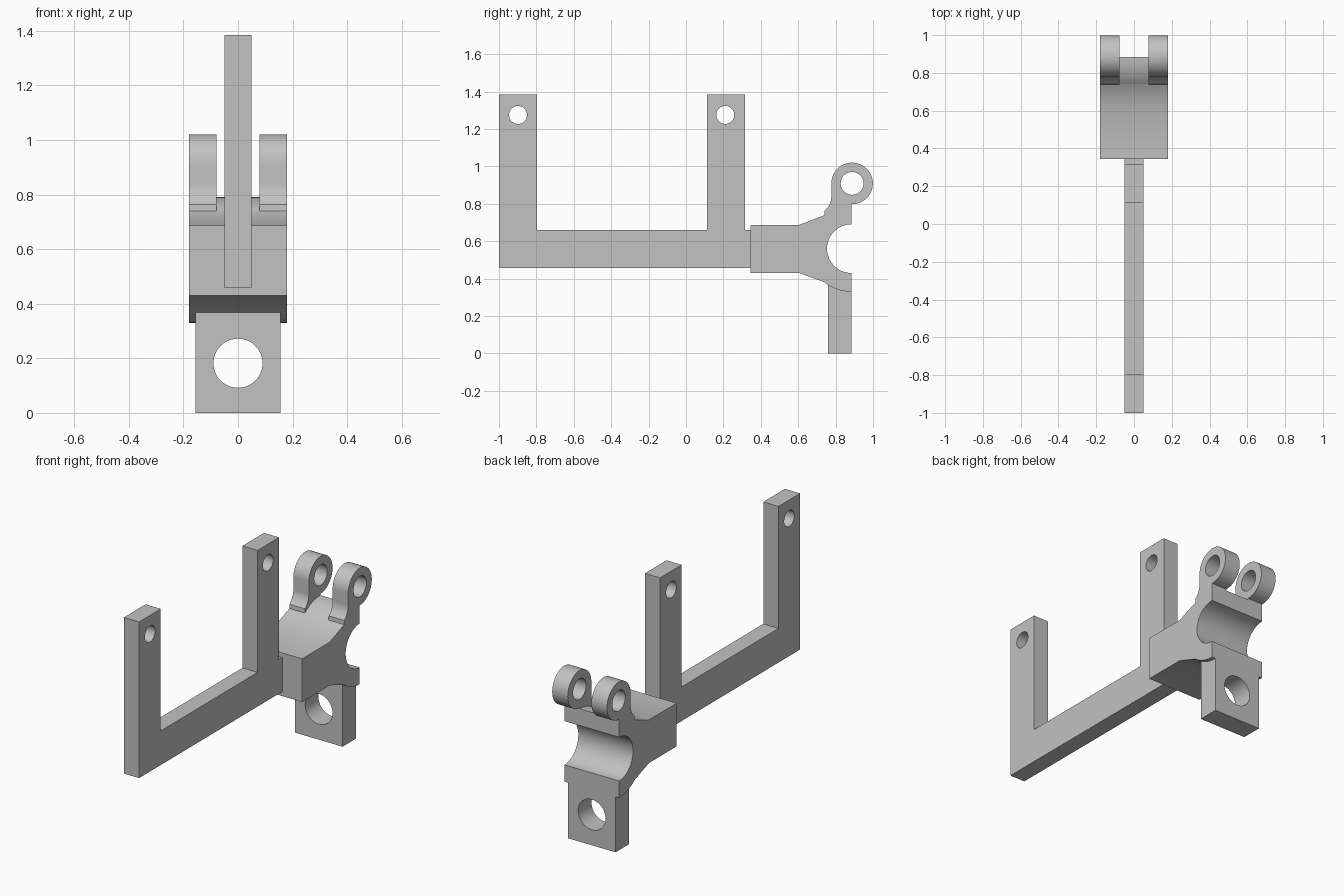
import bpy, bmesh
from math import cos, sin, radians
from mathutils import Matrix, Vector

cube = bpy.data.objects.get("Cube")
if cube:
    bpy.data.objects.remove(cube, do_unlink=True)

grey = bpy.data.materials.new("plain grey")
grey.use_nodes = True
colour = (0.54, 0.54, 0.54, 1)
grey.diffuse_color = colour
bsdf = next(n for n in grey.node_tree.nodes if n.type == 'BSDF_PRINCIPLED')
bsdf.inputs["Base Color"].default_value = colour

# Profile axes: SIDE draws in (y, z) and extrudes along x; FRONT draws in (x, z)
SIDE = Matrix(((0, 0, 1, 0), (1, 0, 0, 0), (0, 1, 0, 0), (0, 0, 0, 1)))
FRONT = Matrix.Rotation(radians(90), 4, 'X')


def arc(centre, r, start, end, steps=32):
    """Points along an arc, angles in degrees."""
    angles = [radians(start + (end - start) * i / steps) for i in range(steps + 1)]
    return [(centre[0] + r * cos(a), centre[1] + r * sin(a)) for a in angles]


def circle(centre, r):
    return arc(centre, r, 0, 360, 48)[:-1]


def plate(name, outline, holes, thickness, axes, offset):
    """Extrude a flat outline with holes into a solid plate."""
    curve = bpy.data.curves.new(name, 'CURVE')
    curve.dimensions = '2D'
    curve.fill_mode = 'BOTH'
    curve.extrude = thickness / 2
    for loop in [outline] + holes:
        spline = curve.splines.new('POLY')
        spline.points.add(len(loop) - 1)
        for p, (u, v) in zip(spline.points, loop):
            p.co = (u, v, 0, 1)
        spline.use_cyclic_u = True
    temp = bpy.data.objects.new(name + "_profile", curve)
    bpy.context.collection.objects.link(temp)
    bpy.context.view_layer.update()
    graph = bpy.context.evaluated_depsgraph_get()
    mesh = bpy.data.meshes.new_from_object(temp.evaluated_get(graph))
    bpy.data.objects.remove(temp, do_unlink=True)

    # Weld caps to walls and place the plate
    bm = bmesh.new()
    bm.from_mesh(mesh)
    bmesh.ops.remove_doubles(bm, verts=bm.verts, dist=0.0001)
    bm.transform(Matrix.Translation(Vector(offset)) @ axes)
    bmesh.ops.recalc_face_normals(bm, faces=bm.faces)
    bm.to_mesh(mesh)
    bm.free()
    mesh.name = name
    mesh.materials.clear()
    mesh.materials.append(grey)
    obj = bpy.data.objects.new(name, mesh)
    bpy.context.collection.objects.link(obj)
    bpy.ops.object.select_all(action='DESELECT')
    obj.select_set(True)
    bpy.context.view_layer.objects.active = obj
    bpy.ops.object.shade_smooth_by_angle(angle=radians(25))
    return obj


# Long arm with two uprights, each drilled near the top
low, bar, top = 0.457, 0.66, 1.385
arm = [(-1, low), (0.36, low), (0.36, bar), (0.315, bar), (0.315, top),
       (0.112, top), (0.112, bar), (-0.797, bar), (-0.797, top), (-1, top)]
plate("forked_arm", arm, [circle((y, 1.275), 0.048) for y in (-0.898, 0.21)],
      0.1, SIDE, (0, 0, 0))

# Clamp block: square stem flaring into a half-round saddle
hub, back = (0.884, 0.56), 0.884
block = [(0.345, 0.43), (0.605, 0.43)]
block += arc(hub, 0.23, 231, 270)
block += arc(hub, 0.13, 270, 90)
block += arc(hub, 0.23, 90, 129)
block += [(0.605, 0.687), (0.345, 0.687)]
plate("saddle_block", block, [], 0.36, SIDE, (0, 0, 0))

# Pair of hinge lugs rising from the saddle
eye = (0.888, 0.909)
lug = arc(hub, 0.23, 129, 90)
lug += arc(eye, 0.111, -92, 180, 48)
lug += arc((0.677, 0.84), 0.1, 0, -50, 12)
for side, name in ((1, "left_hinge_lug"), (-1, "right_hinge_lug")):
    plate(name, lug, [circle(eye, 0.061)], 0.102, SIDE, (side * 0.129, 0, 0))

# Lower tab with a large bolt hole
tab = [(-0.156, 0), (0.156, 0), (0.156, 0.385), (-0.156, 0.385)]
plate("lower_tab", tab, [circle((0, 0.182), 0.09)], 0.125, FRONT,
      (0, back - 0.0625, 0))
